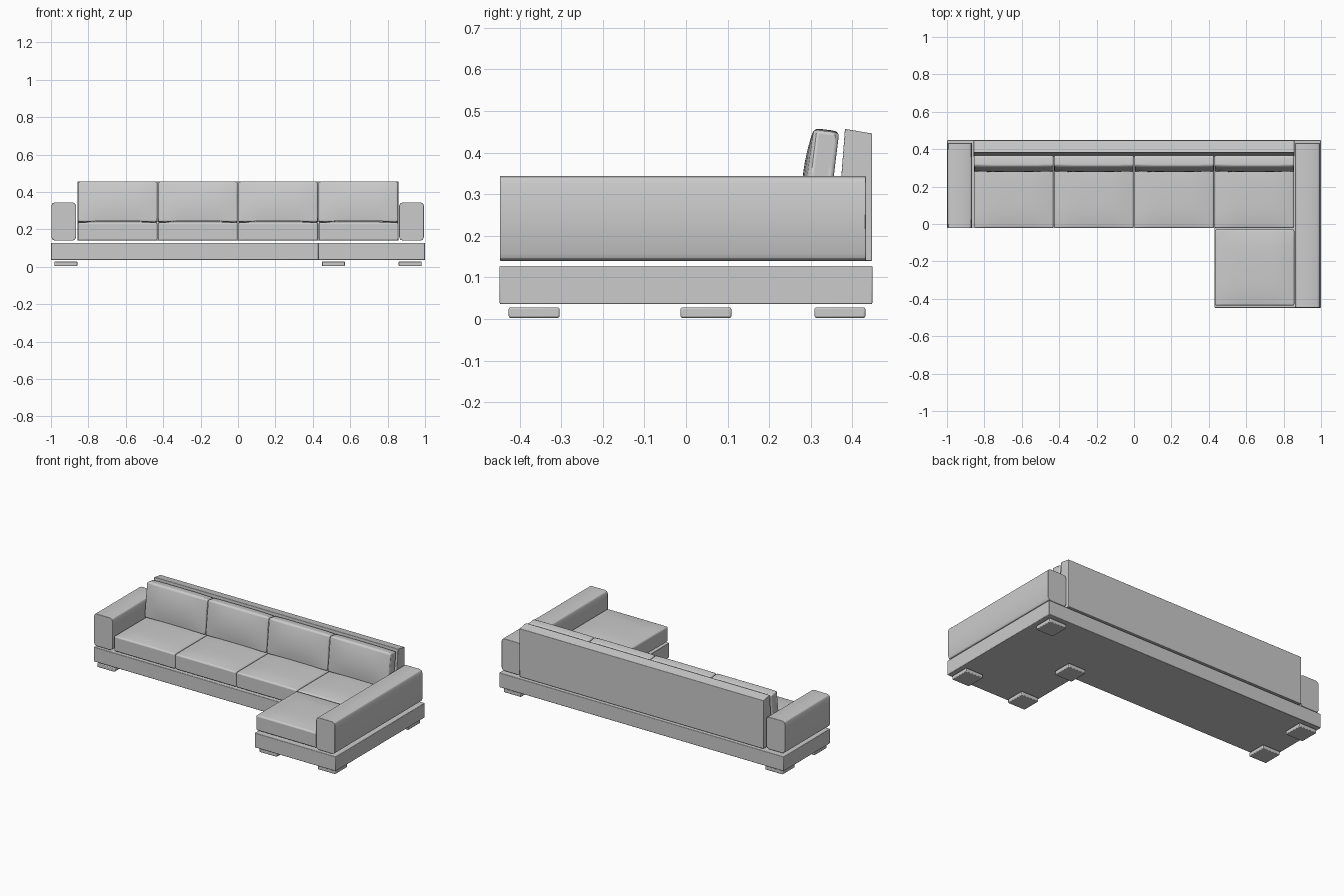
import bpy, bmesh, math
from mathutils import Matrix

cube = bpy.data.objects.get("Cube")
if cube:
    bpy.data.objects.remove(cube, do_unlink=True)

fabric = bpy.data.materials.new("grey fabric")
fabric.use_nodes = True
colour = (0.6, 0.6, 0.6, 1)
fabric.diffuse_color = colour
fabric.node_tree.nodes["Principled BSDF"].inputs["Base Color"].default_value = colour


def finish(name, bm, bevel, segments=2):
    """Turn a bmesh into a softly bevelled, smooth-shaded object."""
    bmesh.ops.recalc_face_normals(bm, faces=bm.faces)
    mesh = bpy.data.meshes.new(name)
    bm.to_mesh(mesh)
    bm.free()
    mesh.materials.append(fabric)
    obj = bpy.data.objects.new(name, mesh)
    bpy.context.collection.objects.link(obj)
    mod = obj.modifiers.new("soft edges", "BEVEL")
    mod.width, mod.segments = bevel, segments
    mod.limit_method, mod.angle_limit = "ANGLE", math.radians(40)
    bpy.ops.object.select_all(action="DESELECT")
    obj.select_set(True)
    bpy.context.view_layer.objects.active = obj
    bpy.ops.object.shade_smooth_by_angle(angle=math.radians(35))
    return obj


def prism(name, outline, axis, start, end, bevel, segments=2):
    """Extrude a flat outline along x, y or z."""
    def place(a, b):
        return {"x": (start, a, b), "y": (a, start, b), "z": (a, b, start)}[axis]
    bm = bmesh.new()
    face = bm.faces.new([bm.verts.new(place(a, b)) for a, b in outline])
    made = bmesh.ops.extrude_face_region(bm, geom=[face])["geom"]
    for v in made:
        if isinstance(v, bmesh.types.BMVert):
            v.co["xyz".index(axis)] = end
    return finish(name, bm, bevel, segments)


def cushion(name, low, high, puff, tilt=0.0, bevel=0.008):
    """Box cushion whose faces swell; puff gives the swelling of -y and +z."""
    size = [h - l for l, h in zip(low, high)]
    centre = [(h + l) / 2 for l, h in zip(low, high)]
    bm = bmesh.new()
    bmesh.ops.create_cube(bm, size=2)
    bmesh.ops.subdivide_edges(bm, edges=bm.edges[:], cuts=7, use_grid_fill=True)
    for v in bm.verts:
        x, y, z = v.co
        swell_y = puff[0] * (1 - x**4) * (1 - z**2) if y < -0.99 else 0
        swell_z = puff[1] * (1 - x**4) * (1 - y**4) if z > 0.99 else 0
        v.co = (x * size[0] / 2, y * size[1] / 2 - swell_y, z * size[2] / 2 + swell_z)
    bmesh.ops.transform(bm, verts=bm.verts,
                        matrix=Matrix.Translation(centre) @ Matrix.Rotation(tilt, 4, "X"))
    return finish(name, bm, bevel, 3)


# L-shaped plinth
prism("base", [(-1, -0.02), (0.43, -0.02), (0.43, -0.448), (1, -0.448),
               (1, 0.448), (-1, 0.448)], "z", 0.036, 0.128, 0.003)

# Flat feet under each corner of the plinth
feet = [(-0.92, 0.37), (-0.92, 0.048), (0.51, 0.048),
        (0.51, -0.365), (0.92, -0.365), (0.92, 0.37)]
for i, (x, y) in enumerate(feet):
    r = 0.061
    prism(f"foot_{i + 1}", [(x - r, y - r), (x + r, y - r), (x + r, y + r), (x - r, y + r)],
          "z", 0.003, 0.028, 0.004)


# Arms with rounded long edges
def arm(name, x0, x1, front):
    c = 0.018
    k = c * 0.3
    z0, z1 = 0.14, 0.344
    corners = [(x0, z0, 1, 1), (x1, z0, -1, 1), (x1, z1, -1, -1), (x0, z1, 1, -1)]
    outline = []
    for i, (x, z, sx, sz) in enumerate(corners):
        arc = [(x, z + sz * c), (x + sx * k, z + sz * k), (x + sx * c, z)]
        outline += arc if i % 2 == 0 else arc[::-1]
    prism(name, outline, "y", front, 0.432, 0.002)


arm("right_arm", -0.998, -0.866, -0.022)
arm("left_arm", 0.862, 0.994, -0.447)

# Backrest with a leaning front
prism("backrest", [(0.358, 0.14), (0.447, 0.14), (0.447, 0.446), (0.382, 0.457)],
      "x", -0.857, 0.857, 0.002)

# Four seat cushions with matching back cushions
width = 0.429
for i in range(4):
    x0 = -0.858 + i * width + 0.002
    x1 = x0 + width - 0.004
    cushion(f"seat_cushion_{i + 1}", (x0, -0.022, 0.14), (x1, 0.355, 0.236), (0, 0.012))
    cushion(f"back_cushion_{i + 1}", (x0, 0.293, 0.236), (x1, 0.355, 0.452),
            (0.012, 0.004), math.radians(-7), 0.012)

# Chaise cushion in front of the last seat
cushion("chaise_cushion", (0.432, -0.436, 0.14), (0.857, -0.03, 0.236), (0, 0.012))
